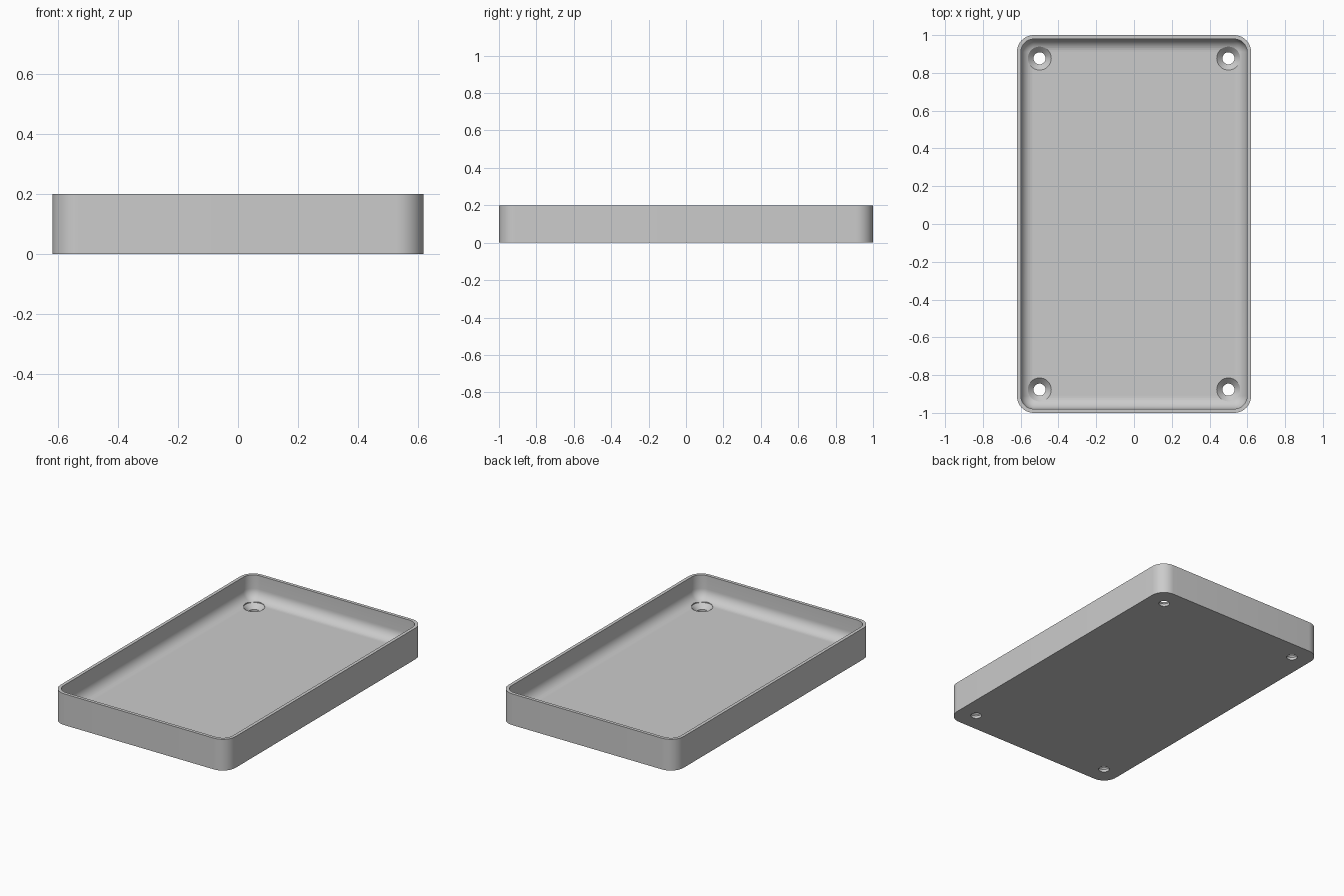
import bpy, bmesh
from math import sin, cos, pi, sqrt

cube = bpy.data.objects.get("Cube")
if cube:
    bpy.data.objects.remove(cube, do_unlink=True)

HALF_X, HALF_Y, HEIGHT = 0.62, 1.0, 0.2
CORNER, WALL, FLOOR, FILLET = 0.09, 0.021, 0.047, 0.067
HOLE_X, HOLE_Y, HOLE_R, SINK_R, SINK_Z = 0.5, 0.877, 0.032, 0.062, 0.017

grey = bpy.data.materials.new("plain grey")
grey.use_nodes = True
grey.diffuse_color = (0.6, 0.6, 0.6, 1)
grey.node_tree.nodes["Principled BSDF"].inputs["Base Color"].default_value = (0.6, 0.6, 0.6, 1)


def make_object(name, bm):
    bmesh.ops.recalc_face_normals(bm, faces=bm.faces)
    mesh = bpy.data.meshes.new(name)
    bm.to_mesh(mesh)
    bm.free()
    mesh.materials.append(grey)
    obj = bpy.data.objects.new(name, mesh)
    bpy.context.collection.objects.link(obj)
    return obj


def loft(bm, rings):
    """Skin a stack of closed point rings and cap both ends."""
    loops = [[bm.verts.new(p) for p in ring] for ring in rings]
    for a, b in zip(loops, loops[1:]):
        for i in range(len(a)):
            j = (i + 1) % len(a)
            bm.faces.new((a[i], a[j], b[j], b[i]))
    bm.faces.new(loops[0][::-1])
    bm.faces.new(loops[-1])


def rounded_rect(inset, z, steps=12):
    r = CORNER - inset
    cx, cy = HALF_X - CORNER, HALF_Y - CORNER
    ring = []
    for q, (sx, sy) in enumerate(((1, 1), (-1, 1), (-1, -1), (1, -1))):
        for k in range(steps + 1):
            a = (q + k / steps) * pi / 2
            ring.append((sx * cx + r * cos(a), sy * cy + r * sin(a), z))
    return ring


def circle(x, y, r, z, sides=48):
    return [(x + r * cos(2 * pi * i / sides), y + r * sin(2 * pi * i / sides), z)
            for i in range(sides)]


# Tray shell: outer wall, rim, inner wall, rounded transition into the floor
rings = [rounded_rect(0, 0), rounded_rect(0, HEIGHT), rounded_rect(WALL, HEIGHT)]
for k in range(11):
    a = k / 10 * pi / 2
    rings.append(rounded_rect(WALL + FILLET * (1 - cos(a)), FLOOR + FILLET * (1 - sin(a))))
bm = bmesh.new()
loft(bm, rings)
tray = make_object("tray", bm)

# Countersunk screw holes in the four corners
bm = bmesh.new()
for sx in (-1, 1):
    for sy in (-1, 1):
        profile = ((HOLE_R, -0.05), (HOLE_R, SINK_Z), (SINK_R, FLOOR), (SINK_R, 0.1))
        loft(bm, [circle(sx * HOLE_X, sy * HOLE_Y, r, z) for r, z in profile])
cutter = make_object("screw_hole_cutter", bm)
cutter.hide_render = True

bpy.ops.object.select_all(action="DESELECT")
tray.select_set(True)
bpy.context.view_layer.objects.active = tray
cut = tray.modifiers.new("screw holes", "BOOLEAN")
cut.operation = "DIFFERENCE"
cut.solver = "EXACT"
cut.object = cutter
bpy.ops.object.modifier_apply(modifier=cut.name)
bpy.data.objects.remove(cutter, do_unlink=True)
bpy.ops.object.shade_smooth_by_angle(angle=pi / 6)
